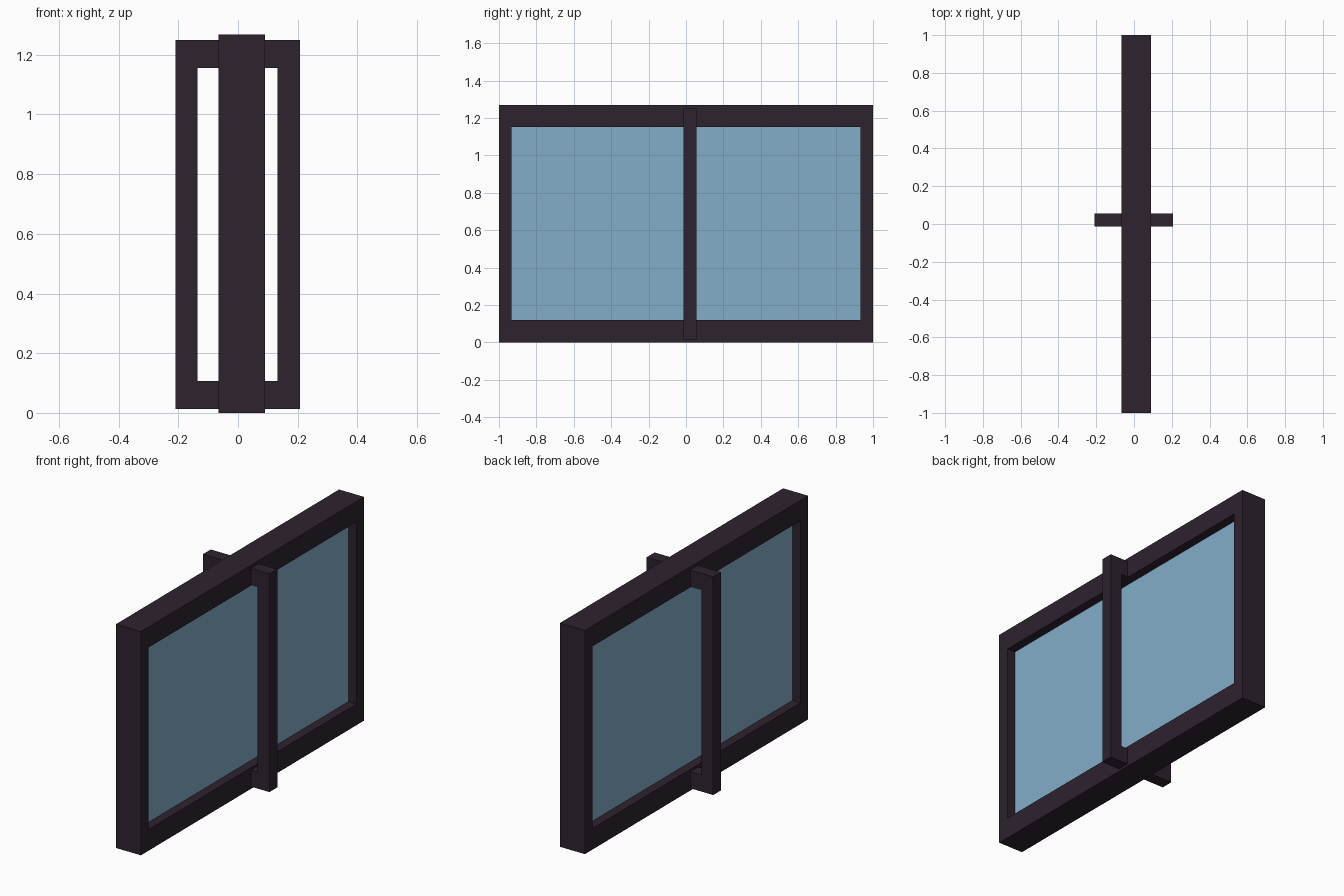
import bpy
import bmesh
from mathutils import Vector

old = bpy.data.objects.get("Cube")
if old:
    bpy.data.objects.remove(old, do_unlink=True)


def make_material(name, hex_code):
    # Convert an sRGB hex colour to linear values
    srgb = [int(hex_code[i:i + 2], 16) / 255 for i in (0, 2, 4)]
    linear = [c / 12.92 if c <= 0.04045 else ((c + 0.055) / 1.055) ** 2.4 for c in srgb]
    mat = bpy.data.materials.new(name)
    mat.use_nodes = True
    mat.diffuse_color = (*linear, 1)
    mat.node_tree.nodes["Principled BSDF"].inputs["Base Color"].default_value = (*linear, 1)
    return mat


def finish(name, bm, mat):
    bmesh.ops.recalc_face_normals(bm, faces=bm.faces)
    mesh = bpy.data.meshes.new(name)
    bm.to_mesh(mesh)
    bm.free()
    mesh.materials.append(mat)
    obj = bpy.data.objects.new(name, mesh)
    bpy.context.collection.objects.link(obj)
    return obj


def box(name, low, high, mat):
    low, high = Vector(low), Vector(high)
    bm = bmesh.new()
    bmesh.ops.create_cube(bm, size=1)
    for v in bm.verts:
        v.co = (low + high) / 2 + v.co * (high - low)
    return finish(name, bm, mat)


def ring(name, outer, inner, depth, to_point, mat):
    # Rectangular frame: outer and inner are (u0, u1, z0, z1), swept through depth
    def loop(rect, d):
        u0, u1, z0, z1 = rect
        corners = ((u0, z0), (u1, z0), (u1, z1), (u0, z1))
        return [bm.verts.new(to_point(u, d, z)) for u, z in corners]

    bm = bmesh.new()
    near, far = depth
    loops = [loop(outer, near), loop(outer, far), loop(inner, far), loop(inner, near)]
    for k in range(4):
        a, b = loops[k], loops[(k + 1) % 4]
        for i in range(4):
            j = (i + 1) % 4
            bm.faces.new((a[i], a[j], b[j], b[i]))
    return finish(name, bm, mat)


dark = make_material("dark_frame", "2e222f")
blue = make_material("blue_glass", "84aec9")

# Window frame, long in y
ring("window_frame", (-1, 1, 0, 1.268), (-0.932, 0.932, 0.12, 1.152),
     (-0.066, 0.091), lambda u, d, z: (d, u, z), dark)

# Glass pane set into the opening
box("glass_pane", (-0.015, -0.94, 0.11), (0.04, 0.94, 1.16), blue)

# Central loop that wraps both faces as handles
ring("handle_loop", (-0.21, 0.207, 0.013, 1.25), (-0.136, 0.133, 0.107, 1.156),
     (-0.014, 0.056), lambda u, d, z: (u, d, z), dark)
